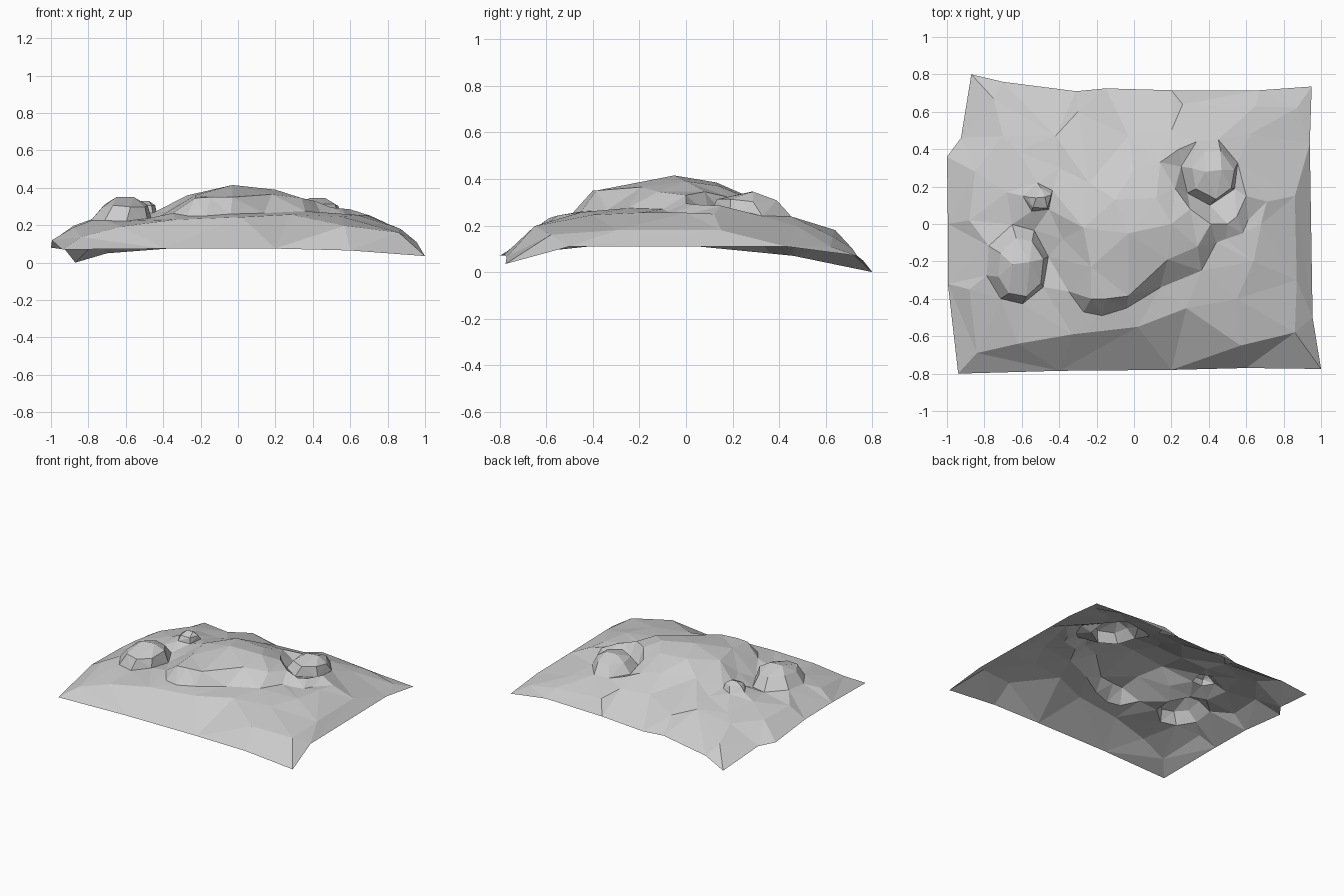
import bpy
import math
import random
from mathutils import Vector
from mathutils.geometry import delaunay_2d_cdt

random.seed(4)
points, edges = [], []


def add(coords):
    start = len(points)
    points.extend(coords)
    return list(range(start, len(points)))


def link(ids, closed=False):
    edges.extend(zip(ids, ids[1:]))
    if closed:
        edges.append((ids[-1], ids[0]))


def dome(x, y):
    front, back = max(0, -y), max(0, y)
    return (0.28 - 0.12 * abs(x) ** 3 - 0.22 * front ** 3
            - 0.2 * back ** 3 - 0.07 * back)


# Irregular outer border of the sheet (counter-clockwise)
border = add([
    (-0.94, -0.80, 0.07), (-0.40, -0.785, 0.075), (0.20, -0.78, 0.075),
    (0.60, -0.77, 0.065), (1.0, -0.775, 0.035), (0.955, -0.50, 0.11),
    (0.94, 0.43, 0.11), (0.95, 0.735, 0.07), (0.67, 0.715, 0.10),
    (0.20, 0.715, 0.09), (-0.15, 0.725, 0.075), (-0.31, 0.71, 0.08),
    (-0.70, 0.76, 0.05), (-0.87, 0.80, 0.0), (-0.925, 0.46, 0.07),
    (-1.0, 0.36, 0.08), (-0.995, 0.0, 0.115), (-0.995, -0.32, 0.12)])

# Rounded lumps, uneven, leaning so that their right and front sides are steep
lumps = [(-0.625, -0.215, 0.17, 0.215, 0.225, 0.35, 8),
         (-0.51, 0.14, 0.085, 0.08, 0.265, 0.33, 5),
         (0.405, 0.28, 0.155, 0.18, 0.24, 0.345, 7)]
for cx, cy, rx, ry, low, high, n in lumps:
    for scale, t in ((1.0, 0.0), (0.74, 0.60)):
        lean = 0.12 * (1 - scale) / 0.26
        ring = []
        for i in range(n):
            a = math.tau * (i + 0.3 + random.uniform(-0.12, 0.12)) / n
            ring.append((cx + rx * (scale * math.cos(a) + lean),
                         cy + ry * (scale * math.sin(a) - lean * 0.7),
                         low + (high - low) * (t + random.uniform(-0.04, 0.1))))
        link(add(ring), True)
    add([(cx + rx * 0.4, cy + 0.05 * ry, high), (cx - rx * 0.15, cy, high)])

# Small ridge beside the right lump, and the spur on the right slope
add([(0.50, 0.0, 0.295), (0.60, 0.15, 0.285), (0.55, 0.04, 0.29),
     (0.58, -0.05, 0.255), (0.49, -0.08, 0.26), (0.61, 0.02, 0.25)])
link(add([(0.71, 0.12, 0.25), (0.68, 0.0, 0.255), (0.64, -0.20, 0.255)]))

# Central hill: cliff foot, cliff rim and crown
foot = add([(-0.27, -0.47, 0.25), (-0.17, -0.49, 0.25), (-0.04, -0.45, 0.26),
            (0.14, -0.34, 0.265), (0.36, -0.25, 0.275), (0.44, -0.10, 0.27)])
rim = add([(-0.23, -0.40, 0.345), (-0.15, -0.40, 0.35), (-0.03, -0.385, 0.35),
           (0.18, -0.19, 0.365), (0.34, -0.12, 0.345), (0.41, 0.0, 0.33)])
link(foot)
link(rim)
add([(-0.03, -0.05, 0.415), (0.20, 0.0, 0.39), (-0.27, -0.02, 0.36),
     (-0.23, -0.23, 0.36), (-0.10, 0.13, 0.385), (0.12, 0.14, 0.37),
     (0.0, 0.29, 0.315), (-0.24, 0.22, 0.31), (0.14, 0.33, 0.29),
     (0.30, 0.08, 0.345), (0.22, 0.19, 0.32), (0.24, 0.40, 0.26)])

# Surrounding slopes, heights taken from the dome shape
slope = [(-0.84, -0.69), (-0.62, -0.64), (-0.33, -0.59), (0.02, -0.55),
         (0.28, -0.45), (0.57, -0.65), (0.86, -0.58),
         (0.87, 0.62), (0.62, 0.48), (0.20, 0.50), (-0.03, 0.47),
         (-0.42, 0.47), (-0.62, 0.39), (-0.70, 0.47), (-0.85, 0.28),
         (-0.88, 0.02), (-0.88, -0.35), (-0.35, -0.36), (0.26, 0.64),
         (0.65, 0.63), (-0.75, 0.67), (-0.30, 0.60), (-0.38, -0.08),
         (-0.68, 0.17), (0.55, -0.40), (-0.40, 0.30)]
add([(x, y, dome(x, y)) for x, y in slope])
add([(0.87, -0.30, 0.18), (0.86, 0.15, 0.18)])

# Triangulate everything into one faceted sheet
flat = [Vector((p[0], p[1])) for p in points]
verts, _, faces, origin, _, _ = delaunay_2d_cdt(flat, edges, [border], 1, 1e-5)
coords = [(v.x, v.y, points[o[0]][2] if o else dome(v.x, v.y))
          for v, o in zip(verts, origin)]
mesh = bpy.data.meshes.new("rocky_ground")
mesh.from_pydata(coords, [], [tuple(f) for f in faces])
mesh.update()
ground = bpy.data.objects.new("rocky_ground", mesh)
bpy.context.collection.objects.link(ground)
